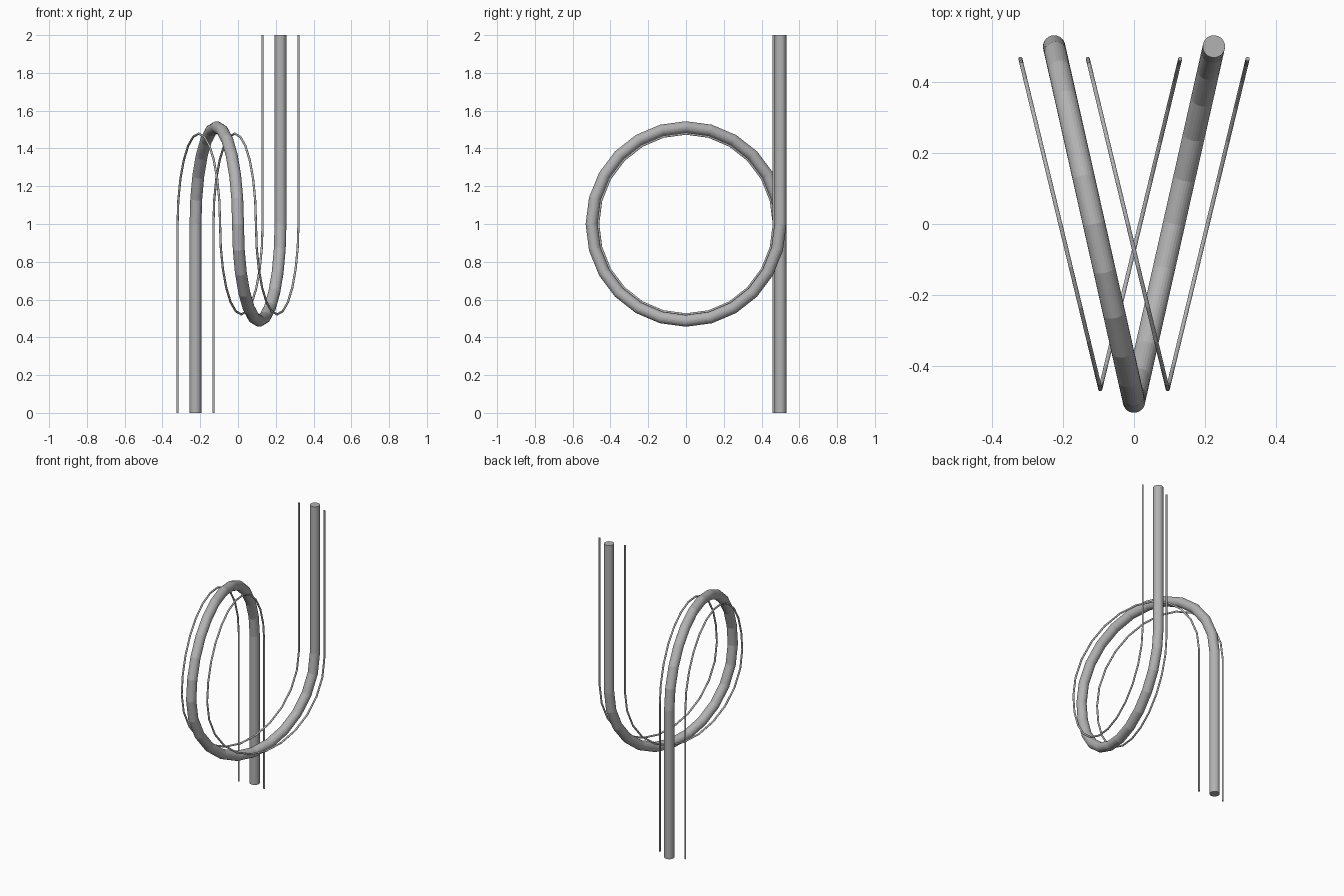
import bpy, math

if "Cube" in bpy.data.objects:
    bpy.data.objects.remove(bpy.data.objects["Cube"])

STEPS = 12      # segments per half turn
HALF_X = 0.225  # sideways travel per half turn

# dark grey metal
steel = bpy.data.materials.new("dark_steel")
steel.diffuse_color = (0.45, 0.45, 0.45, 1)
steel.use_nodes = True
steel.node_tree.nodes["Principled BSDF"].inputs["Base Color"].default_value = steel.diffuse_color


def loop_path(y_end, shift):
    """Vertical run, arch over the top, dip underneath, vertical run."""
    r = math.hypot(HALF_X / 2, y_end)
    pts = [(-HALF_X + shift, y_end, 0)]
    for k in range(2 * STEPS + 1):
        a = math.pi * k / STEPS
        c = math.cos(a)
        # each half turn lies in its own slanted vertical plane
        x = -HALF_X / 2 * (1 + c) if k <= STEPS else HALF_X / 2 * (1 + c)
        pts.append((x + shift, y_end * c, 1 + r * math.sin(a)))
    pts.append((HALF_X + shift, y_end, 2))
    return pts


def tube(name, pts, radius, res):
    cu = bpy.data.curves.new(name, 'CURVE')
    cu.dimensions = '3D'
    cu.bevel_depth = radius
    cu.bevel_resolution = res
    cu.use_fill_caps = True
    sp = cu.splines.new('POLY')
    sp.points.add(len(pts) - 1)
    for p, co in zip(sp.points, pts):
        p.co = (*co, 1)
    ob = bpy.data.objects.new(name, cu)
    bpy.context.collection.objects.link(ob)
    bpy.ops.object.select_all(action='DESELECT')
    ob.select_set(True)
    bpy.context.view_layer.objects.active = ob
    bpy.ops.object.convert(target='MESH')
    ob = bpy.context.object
    # flat faces, so each segment of the loop reads as a band
    bpy.ops.object.shade_flat()
    ob.data.materials.clear()
    ob.data.materials.append(steel)


# thick central spine
tube("spine_tube", loop_path(0.5, 0), 0.0315, 10)

# thin rails on either side, inside the loop
for side, s in (("left", -1), ("right", 1)):
    tube(side + "_rail", loop_path(0.465, 0.095 * s), 0.0058, 4)
